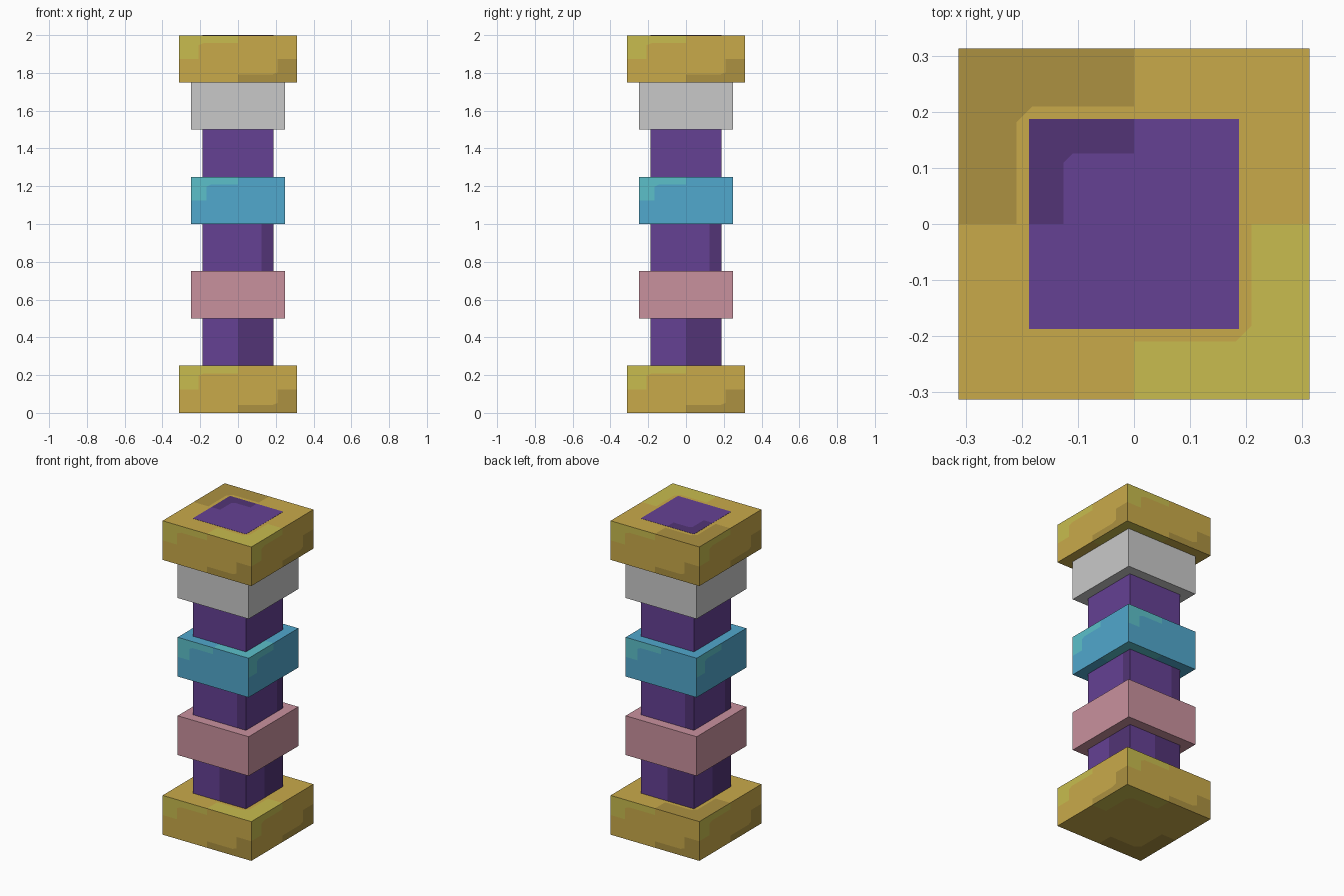
import bpy
import bmesh
from mathutils import Vector

if "Cube" in bpy.data.objects:
    bpy.data.objects.remove(bpy.data.objects["Cube"])


def linear(c):
    c /= 255
    return c / 12.92 if c <= 0.04045 else ((c + 0.055) / 1.055) ** 2.4


def material(name, r, g, b):
    m = bpy.data.materials.new(name)
    m.diffuse_color = (linear(r), linear(g), linear(b), 1)
    m.use_nodes = True
    m.node_tree.nodes["Principled BSDF"].inputs["Base Color"].default_value = m.diffuse_color
    return m


gold = material("gold", 201, 170, 74)
gold_light = material("light gold", 200, 188, 78)
gold_dark = material("dark gold", 172, 145, 65)
purple = material("purple", 101, 65, 148)
purple_dark = material("dark purple", 82, 52, 118)
blue = material("blue", 81, 168, 205)
teal = material("teal", 92, 192, 202)
pink = material("pink", 201, 145, 158)
silver = material("silver", 201, 201, 201)

# Frame of each box side: (normal, u, v); highlight sits at -u +v, shade at +u -v
X, Y, Z = Vector((1, 0, 0)), Vector((0, 1, 0)), Vector((0, 0, 1))
SIDES = [(-Y, X, Z), (X, Y, Z), (Y, -X, Z), (-X, -Y, Z), (Z, -X, -Y), (-Z, -X, Y)]

# Stepped border between the plain area and the corner patch
A, B = 0.67, 0.58
STEP = [(0, 1), (0, A), (-B, A), (-A, B), (-A, 0), (-1, 0)]


def flip(points):
    return [(-u, -v) for u, v in points]


LIGHT = STEP + [(-1, 1)]
LIGHT.reverse()
LIGHT = LIGHT[::-1] if sum(
    p[0] * q[1] - q[0] * p[1] for p, q in zip(LIGHT, LIGHT[1:] + LIGHT[:1])) < 0 else LIGHT
BODY = STEP + [(-1, -1)] + flip(STEP) + [(1, 1)]


def block(name, half, z0, z1, base, light=None, dark=None):
    """Box whose sides are split into a plain area and two corner patches."""
    mats = [base, light or base, dark or base]
    size = Vector((half, half, (z1 - z0) / 2))
    centre = Vector((0, 0, (z0 + z1) / 2))
    if light or dark:
        shapes = [(BODY, 0), (LIGHT, 1), (flip(LIGHT), 2)]
    else:
        shapes = [([(-1, -1), (1, -1), (1, 1), (-1, 1)], 0)]
    bm = bmesh.new()
    for n, u, v in SIDES:
        for points, index in shapes:
            face = bm.faces.new(
                [bm.verts.new(centre + size * (n + u * a + v * b)) for a, b in points])
            face.normal_update()
            if face.normal.dot(n) < 0:
                face.normal_flip()
            face.material_index = index
    bmesh.ops.remove_doubles(bm, verts=bm.verts, dist=1e-5)
    bmesh.ops.triangulate(bm, faces=[f for f in bm.faces if len(f.verts) > 4])
    mesh = bpy.data.meshes.new(name)
    bm.to_mesh(mesh)
    bm.free()
    for m in mats:
        mesh.materials.append(m)
    obj = bpy.data.objects.new(name, mesh)
    bpy.context.collection.objects.link(obj)


# End caps, the upper one a hair lower than the shaft top that shows in it
block("base_cap", 0.3125, 0, 0.25, gold, gold_light, gold_dark)
block("top_cap", 0.3125, 1.75, 1.999, gold, gold_light, gold_dark)
# Central shaft
block("shaft", 0.1875, 0.25, 2, purple, None, purple_dark)
# Collars around the shaft
block("lower_collar", 0.25, 0.5, 0.75, pink)
block("middle_collar", 0.25, 1, 1.25, blue, teal)
block("upper_collar", 0.25, 1.5, 1.75, silver)
